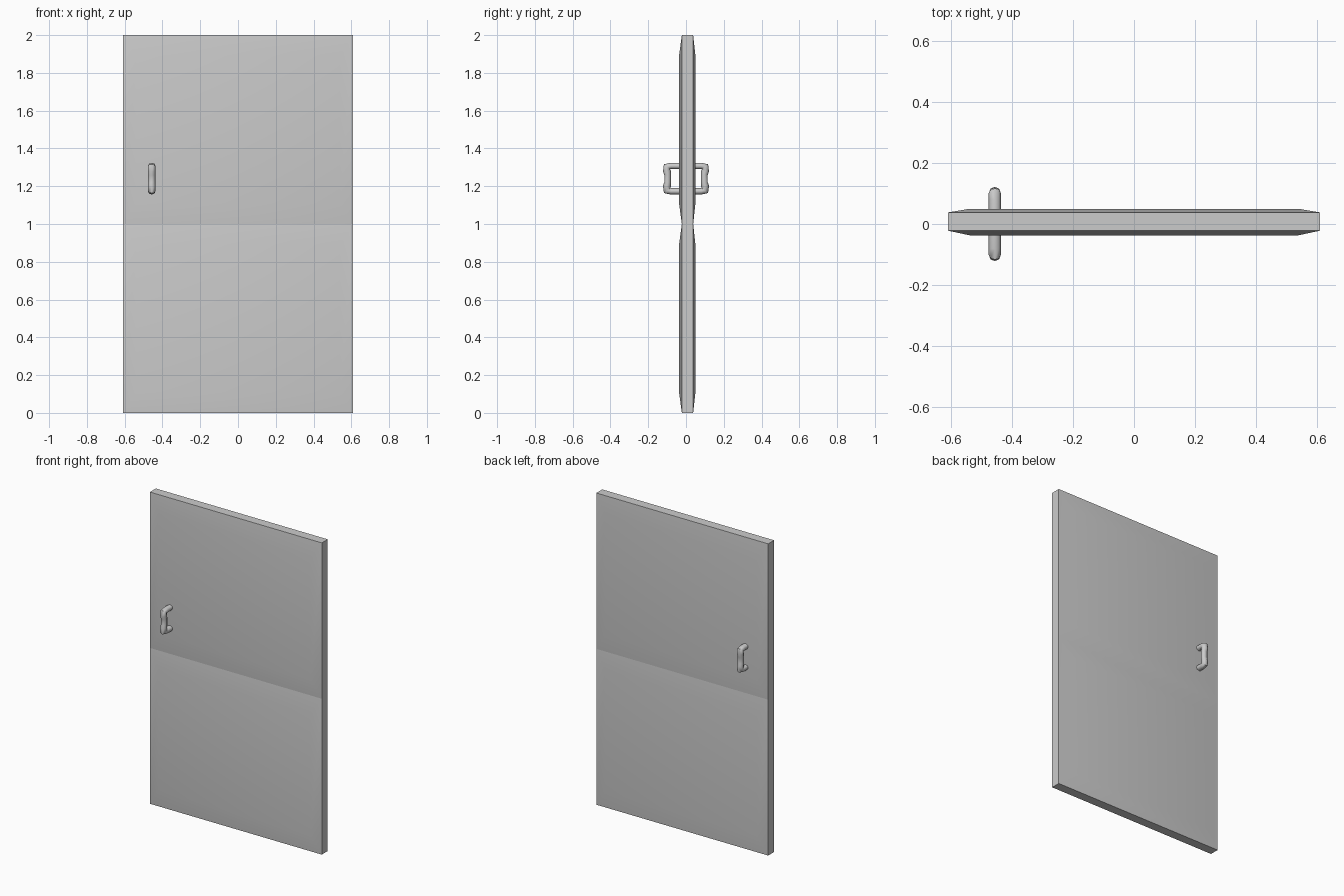
import bpy, bmesh, math

if "Cube" in bpy.data.objects:
    bpy.data.objects.remove(bpy.data.objects["Cube"])


def smooth(obj, angle):
    bpy.ops.object.select_all(action='DESELECT')
    obj.select_set(True)
    bpy.context.view_layer.objects.active = obj
    bpy.ops.object.shade_smooth_by_angle(angle=math.radians(angle))


def loft(name, rings):
    """Skin a list of equal-length point rings and cap both ends."""
    bm = bmesh.new()
    loops = [[bm.verts.new(p) for p in ring] for ring in rings]
    n = len(loops[0])
    for a, b in zip(loops, loops[1:]):
        for i in range(n):
            bm.faces.new((a[i], a[(i + 1) % n], b[(i + 1) % n], b[i]))
    bm.faces.new(loops[0])
    bm.faces.new(loops[-1])
    bmesh.ops.recalc_face_normals(bm, faces=bm.faces)
    mesh = bpy.data.meshes.new(name)
    bm.to_mesh(mesh)
    bm.free()
    obj = bpy.data.objects.new(name, mesh)
    bpy.context.collection.objects.link(obj)
    return obj


# Door panels: slabs with a wide shallow bevel on front and back
# (y, half width, half height) of each rectangular layer
layers = [(-0.037, 0.54, 0.39), (-0.022, 0.61, 0.5),
          (0.038, 0.61, 0.5), (0.05, 0.54, 0.39)]
for name, zc in (("lower_panel", 0.5), ("upper_panel", 1.5)):
    rings = [[(sx * hx, y, zc + sz * hz)
              for sx, sz in ((-1, -1), (1, -1), (1, 1), (-1, 1))]
             for y, hx, hz in layers]
    smooth(loft(name, rings), 40)

# Pull handles: C-shaped bars, thick at the corners and waisted in the middle
# (distance from door centre, height from handle centre, radius)
half = [(0.0, 0.067, 0.017), (0.08, 0.067, 0.017), (0.101, 0.064, 0.02),
        (0.101, 0.04, 0.021), (0.097, 0.02, 0.018)]
path = half + [(d, -h, r) for d, h, r in reversed(half)]
SIDES = 8
for name, side in (("front_handle", -1), ("back_handle", 1)):
    rings = []
    for k, (d, h, r) in enumerate(path):
        p, q = path[max(k - 1, 0)], path[min(k + 1, len(path) - 1)]
        td, th = q[0] - p[0], q[1] - p[1]
        length = math.hypot(td, th)
        nd, nh = -th / length, td / length      # in-plane normal
        ring = []
        for i in range(SIDES):
            a = 2 * math.pi * i / SIDES
            u, v = 0.02 * math.cos(a), r * math.sin(a)
            ring.append((-0.457 + u, side * (d + nd * v), 1.24 + h + nh * v))
        rings.append(ring)
    smooth(loft(name, rings), 60)
